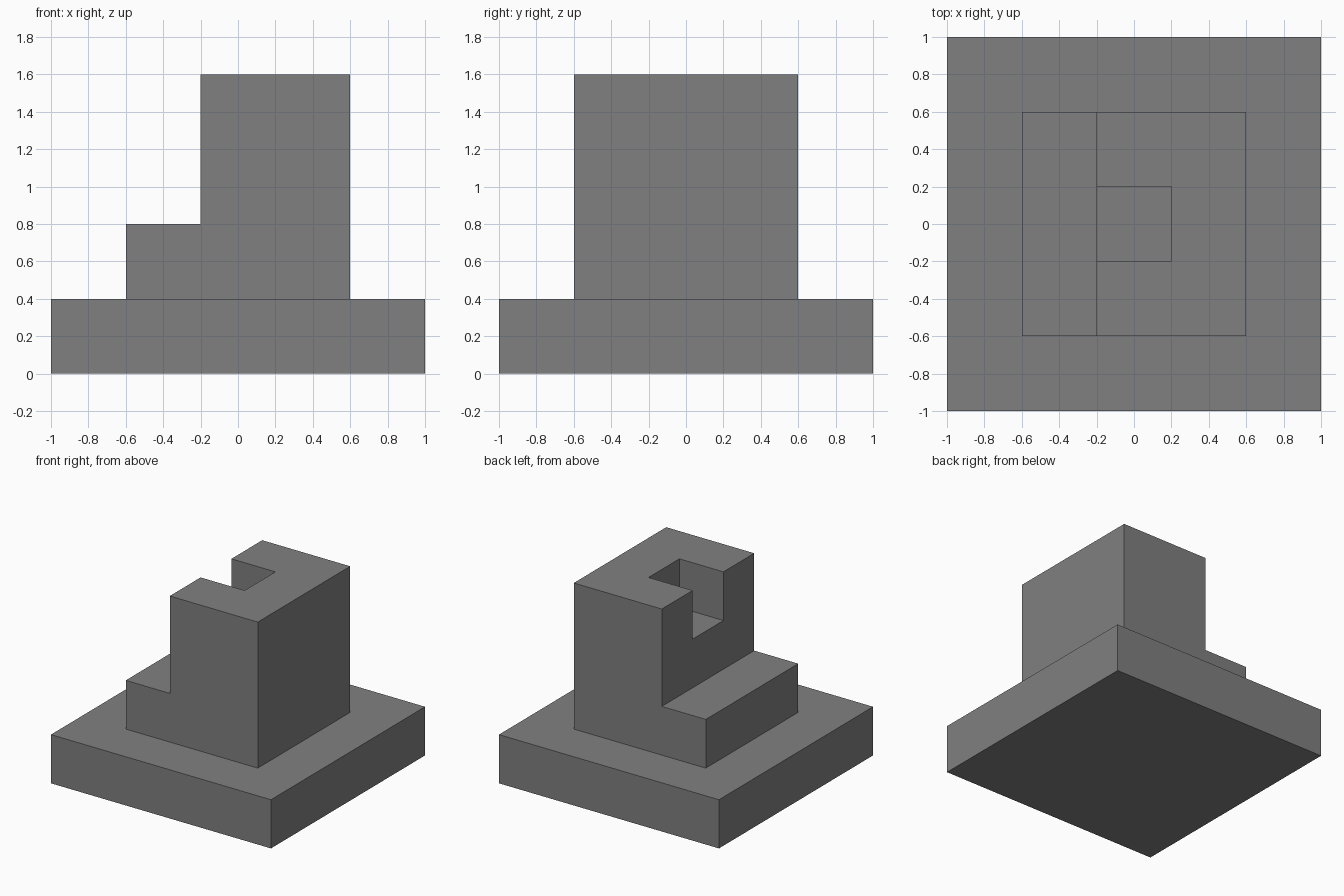
import bpy
import bmesh

# Remove the default cube
default = bpy.data.objects.get("Cube")
if default:
    bpy.data.objects.remove(default, do_unlink=True)

# Single plain grey
grey = bpy.data.materials.new("plain_grey")
grey.use_nodes = True
colour = (0.216, 0.216, 0.216, 1)
grey.diffuse_color = colour
grey.node_tree.nodes["Principled BSDF"].inputs["Base Color"].default_value = colour


def extrude_outline(name, outline, to_point, offset):
    """Solid made by extruding a flat outline along an offset."""
    bm = bmesh.new()
    face = bm.faces.new([bm.verts.new(to_point(a, b)) for a, b in outline])
    result = bmesh.ops.extrude_face_region(bm, geom=[face], use_keep_orig=True)
    moved = [v for v in result["geom"] if isinstance(v, bmesh.types.BMVert)]
    bmesh.ops.translate(bm, verts=moved, vec=offset)
    bmesh.ops.recalc_face_normals(bm, faces=bm.faces)
    mesh = bpy.data.meshes.new(name)
    bm.to_mesh(mesh)
    bm.free()
    mesh.materials.append(grey)
    obj = bpy.data.objects.new(name, mesh)
    bpy.context.collection.objects.link(obj)
    return obj


def rectangle(a0, a1, b0, b1):
    return [(a0, b0), (a1, b0), (a1, b1), (a0, b1)]


# Square base slab
extrude_outline("base_slab", rectangle(-1, 1, -1, 1),
                lambda x, y: (x, y, 0), (0, 0, 0.4))

# Stepped block: side profile with a low step on the right
profile = [(-0.6, 0.4), (0.6, 0.4), (0.6, 1.6),
           (-0.2, 1.6), (-0.2, 0.8), (-0.6, 0.8)]
block = extrude_outline("stepped_block", profile,
                        lambda x, z: (x, -0.6, z), (0, 1.2, 0))

# Square notch in the top, open towards the step
cutter = extrude_outline("notch_cutter", rectangle(-0.4, 0.2, -0.2, 0.2),
                         lambda x, y: (x, y, 1.2), (0, 0, 0.6))
cutter.hide_render = True
cutter.hide_set(True)
notch = block.modifiers.new("notch", "BOOLEAN")
notch.operation = "DIFFERENCE"
notch.solver = "EXACT"
notch.object = cutter
